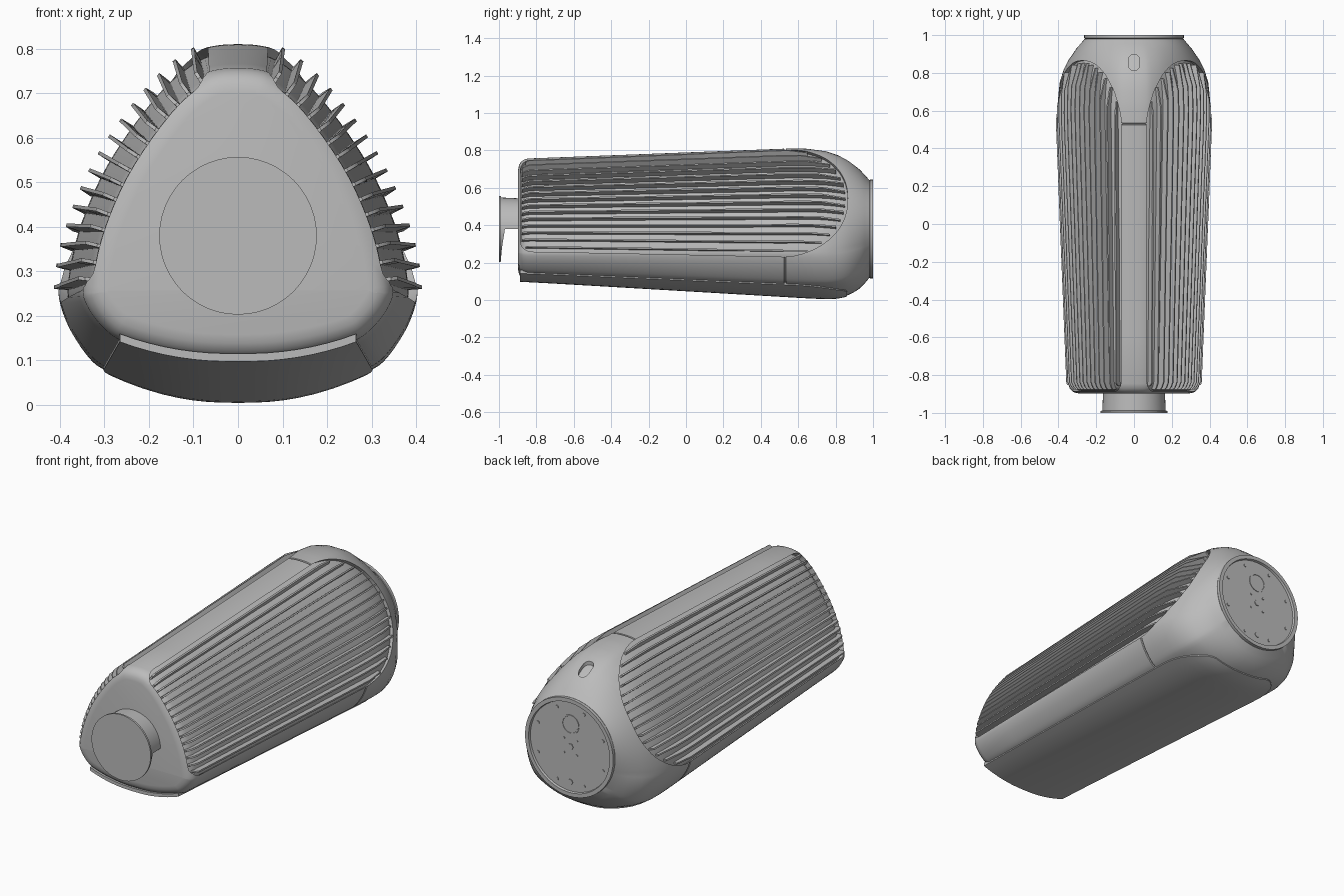
import bpy, bmesh, math
from mathutils import Vector, Matrix

if "Cube" in bpy.data.objects:
    bpy.data.objects.remove(bpy.data.objects["Cube"])

grey = bpy.data.materials.new("satin_grey")
grey.use_nodes = True
grey.diffuse_color = (0.5, 0.5, 0.5, 1)
grey.node_tree.nodes["Principled BSDF"].inputs["Base Color"].default_value = (0.5, 0.5, 0.5, 1)

# Half cross-section at the widest point, bottom to top
HALF = [(0, .006), (.1, .011), (.2, .033), (.3, .073), (.34, .105), (.38, .165),
        (.404, .225), (.408, .27), (.392, .36), (.362, .45), (.314, .55),
        (.247, .65), (.17, .74), (.1, .792), (.055, .808), (0, .812)]
# Blend from triangle to circle towards the back
TAIL = [(.55, 0), (.65, .02), (.75, .1), (.82, .24), (.87, .4), (.93, .68), (.98, 1)]
CZ, CR = .38, .262
TAN, NOR = Vector((-.53, .848)), Vector((.848, .53))   # side panel axes in x, z
TIP, BEND, FRONT = .865, .53, -.885                    # side panel extent in y


def lerp(a, b, t):
    return a + (b - a) * t


def clamp(v):
    return max(0, min(1, v))


def table(pairs, y):
    for (a, p), (b, q) in zip(pairs, pairs[1:]):
        if y <= b:
            return lerp(p, q, clamp((y - a) / (b - a)))
    return pairs[-1][1]


def smooth_half(steps=3):
    pts = [Vector(p) for p in HALF]
    ext = [Vector((-pts[1].x, pts[1].y))] + pts + [Vector((-pts[-2].x, pts[-2].y))]
    out = []
    for i in range(1, len(ext) - 2):
        a, b, c, d = ext[i - 1:i + 3]
        for k in range(steps):
            t = k / steps
            out.append(.5 * (2 * b + (c - a) * t + (2 * a - 5 * b + 4 * c - d) * t * t
                             + (3 * b - a - 3 * c + d) * t ** 3))
    return out + [pts[-1]]


BASE = smooth_half()


def section(y, inset=0):
    """Half outline of the body at y, moved inwards by inset."""
    kx, kb, kt = [clamp((e - y) / (e + .87)) for e in (.72, .8, .6)]
    t = table(TAIL, y)
    pts = []
    for p in BASE:
        x = p.x * (1 - .15 * kx)
        z = p.y + kb * .1 * max(0, 1 - p.y / .25) - kt * .056 * max(0, (p.y - .25) / .56)
        tt = t ** (1 + .8 * clamp((.25 - p.y) / .2)) if t else 0
        d = Vector((p.x, p.y - CZ)).normalized() * CR
        pts.append(Vector((lerp(x, d.x, tt), lerp(z, CZ + d.y, tt))))
    if not inset:
        return pts
    out = []
    for i, p in enumerate(pts):
        d = pts[min(i + 1, len(pts) - 1)] - pts[max(i - 1, 0)]
        n = Vector((d.y, -d.x)).normalized()
        if i in (0, len(pts) - 1):
            n = Vector((0, -1 if i == 0 else 1))
        out.append(p - n * inset)
    return out


def finish(name, bm, angle=30):
    bmesh.ops.recalc_face_normals(bm, faces=bm.faces)
    me = bpy.data.meshes.new(name)
    bm.to_mesh(me)
    bm.free()
    ob = bpy.data.objects.new(name, me)
    bpy.context.collection.objects.link(ob)
    me.materials.append(grey)
    shade(ob, angle)
    return ob


def activate(ob):
    bpy.ops.object.select_all(action='DESELECT')
    ob.select_set(True)
    bpy.context.view_layer.objects.active = ob


def shade(ob, angle=30):
    activate(ob)
    bpy.ops.object.shade_smooth_by_angle(angle=math.radians(angle))


def loft(bm, rings):
    """Closed solid through rings of equal length."""
    vs = [[bm.verts.new(p) for p in r] for r in rings]
    n = len(vs[0])
    for a, b in zip(vs, vs[1:]):
        for i in range(n):
            bm.faces.new((a[i], a[(i + 1) % n], b[(i + 1) % n], b[i]))
    bm.faces.new(vs[0])
    bm.faces.new(vs[-1])


def ring(y, inset=0, shift=0):
    h = section(y, inset)
    return [(p.x, y + shift, p.y) for p in h] + [(-p.x, y + shift, p.y) for p in h[-2:0:-1]]


def cut(ob, cutter):
    cutter.hide_render = True
    m = ob.modifiers.new("cut", 'BOOLEAN')
    m.operation, m.solver, m.object = 'DIFFERENCE', 'EXACT', cutter
    activate(ob)
    bpy.ops.object.modifier_apply(modifier=m.name)
    bpy.data.objects.remove(cutter)
    shade(ob)


def prism(name, outline, offset):
    bm = bmesh.new()
    loft(bm, [[Vector(p) + Vector(o) for p in outline] for o in offset])
    return finish(name, bm)


# Body: casing with side openings, over a slightly smaller core
NOSE = [(-.897, .055), (-.893, .035), (-.885, .02), (-.87, .007), (-.845, 0)]
TAIL_Y = [.6, .65, .7, .75, .785, .82, .845, .87, .9, .93, .955, .98]
MID = [(-.6, 0), (-.3, 0), (0, 0), (.3, 0)]
SEAM = [(.525, 0), (.527, .006), (.533, .006), (.535, 0)]
bm = bmesh.new()
loft(bm, [ring(y, i) for y, i in NOSE + MID + SEAM + [(y, 0) for y in TAIL_Y]])
casing = finish("casing", bm)
bm = bmesh.new()
loft(bm, [ring(y, i + .02, .012 if y < -.8 else 0) for y, i in NOSE + MID]
     + [ring(y, .02) for y in [.53] + TAIL_Y[:-1]])
finish("core", bm)


def panel_edges(y):
    """Lower and upper limit of the side panel along its tangent."""
    k = (BEND - y) / (BEND + .85)
    k = max(k, 0)
    return lerp(-.015, .035, k), lerp(.645, .6, k)


def panel_outline():
    low, high = [], []
    for i in range(6):
        a = i / 5 * math.pi / 2
        y, c = FRONT + .06 * (1 - math.cos(a)), .06 * (1 - math.sin(a))
        lo, hi = panel_edges(y)
        low.append((lo + c, y))
        high.append((hi - c, y))
    lo, hi = panel_edges(BEND)
    mid, half = (lo + hi) / 2, (hi - lo) / 2
    for i in range(17):
        a = i / 16 * math.pi / 2
        y, w = BEND + (TIP - BEND) * math.sin(a), half * math.cos(a) ** .9
        low.append((mid - w, y))
        high.append((mid + w, y))
    return low + high[-2::-1]


for side in (1, -1):
    pts = [(TAN * s, y) for s, y in panel_outline()]
    sweep = [(side * NOR.x * n, 0, NOR.y * n) for n in (.36, .9)]
    cut(casing, prism("panel_cutter", [(side * p.x, y, p.y) for p, y in pts], sweep))

# Small slot on top near the back
slot = []
for cy, start in ((.868, 0), (.842, math.pi)):
    for i in range(9):
        a = start + i / 8 * math.pi
        slot.append((.03 * math.cos(a), cy + .03 * math.sin(a), 0))
cut(casing, prism("slot_cutter", slot, [(0, 0, .66), (0, 0, 1)]))


# Cooling ribs along both side panels
def surface(s, y):
    pts = section(y)
    for q, p in zip(pts[::-1], pts[-2::-1]):
        a, b = p.dot(TAN), q.dot(TAN)
        if a <= s <= b:
            d = (q - p).normalized()
            return p.lerp(q, (s - a) / (b - a)), d
    return pts[-1], Vector((-1, 0))


COUNT = 15
for side, label in ((1, "left"), (-1, "right")):
    bm = bmesh.new()
    for i in range(COUNT):
        f = (i + .6) / (COUNT + .2)
        end = BEND + (TIP - BEND) * math.sqrt(max(0, 1 - abs(2 * f - 1) ** 2)) - .012
        start = FRONT + .008 + (.02 if i in (0, COUNT - 1) else 0)
        ys = [start, start + .012, start + .04]
        ys += [lerp(start + .04, end, k / 14) for k in range(1, 15)]
        rings = []
        for y in ys:
            lo, hi = panel_edges(y)
            p, d = surface(lerp(lo, hi, f), y)
            n = Vector((d.y, -d.x))
            rise = .012 if start < y < end else -.002
            if y < -.86:
                rise -= .012
            corners = [p + n * h + d * w for h, w in
                       ((-.035, -.005), (rise, -.004), (rise, .004), (-.035, .005))]
            rings.append([(side * c.x, y, c.y) for c in corners])
        loft(bm, rings)
    finish(label + "_ribs", bm)

# Underside plate with rounded rear corners
rings = []
for y in [lerp(-.888, .6, i / 8) for i in range(9)] + [.66, .72, .77, .81, .84, .855, .862]:
    w = .305 * (1 - .13 * clamp((.72 - y) / 1.6))
    if y > .6:
        w -= .15 * (1 - math.sqrt(1 - ((y - .6) / .263) ** 2))
    half = section(y)
    bottom = [(p.x, p.y) for p in half if p.y < .3]
    row = [(w * (k / 8 - 1), 0) for k in range(17)]
    row = [(x, table(bottom, abs(x))) for x, _ in row]
    rings.append([(x, y, z - .006) for x, z in row] + [(x, y, z + .012) for x, z in row[::-1]])
bm = bmesh.new()
loft(bm, rings)
finish("underside_plate", bm)


# Round parts on the long axis
def turned(name, profile, x=0, z=CZ, sides=48):
    bm = bmesh.new()
    loft(bm, [[(x + r * math.cos(a), y, z + r * math.sin(a)) for a in
               [2 * math.pi * i / sides for i in range(sides)]] for r, y in profile])
    return finish(name, bm)


turned("rear_collar", [(.25, .96), (.262, .972), (.256, .978), (.264, .984), (.264, 1), (.243, 1), (.24, .988)])
turned("rear_port", [(.052, .98), (.052, .991), (.045, .991), (.044, .989)], 0, CZ + .12, 24)
turned("rear_pin", [(.014, .98), (.014, .992)], 0, CZ - .19, 16)
for i in range(8):
    a = math.radians(22.5 + 45 * i)
    turned("rear_screw", [(.009, .98), (.009, .992)], .21 * math.cos(a), CZ + .21 * math.sin(a), 12)
turned("rear_hub", [(.018, .98), (.018, .992)], 0, CZ, 6)
for i in range(4):
    a = math.radians(45 + 90 * i)
    turned("rear_hub_screw", [(.006, .98), (.006, .992)], .055 * math.cos(a), CZ + .055 * math.sin(a), 8)

# Front knob, hollowed out underneath
knob = turned("front_knob", [(.163, -.88), (.168, -.988), (.177, -.99), (.177, -1)])
scoop = [(-.8, .38), (-.968, .38), (-.976, .33), (-.984, .28), (-.991, .2), (-.992, .1), (-.8, .1)]
cut(knob, prism("scoop_cutter", [(0, y, z) for y, z in scoop], [(-.3, 0, 0), (.3, 0, 0)]))
